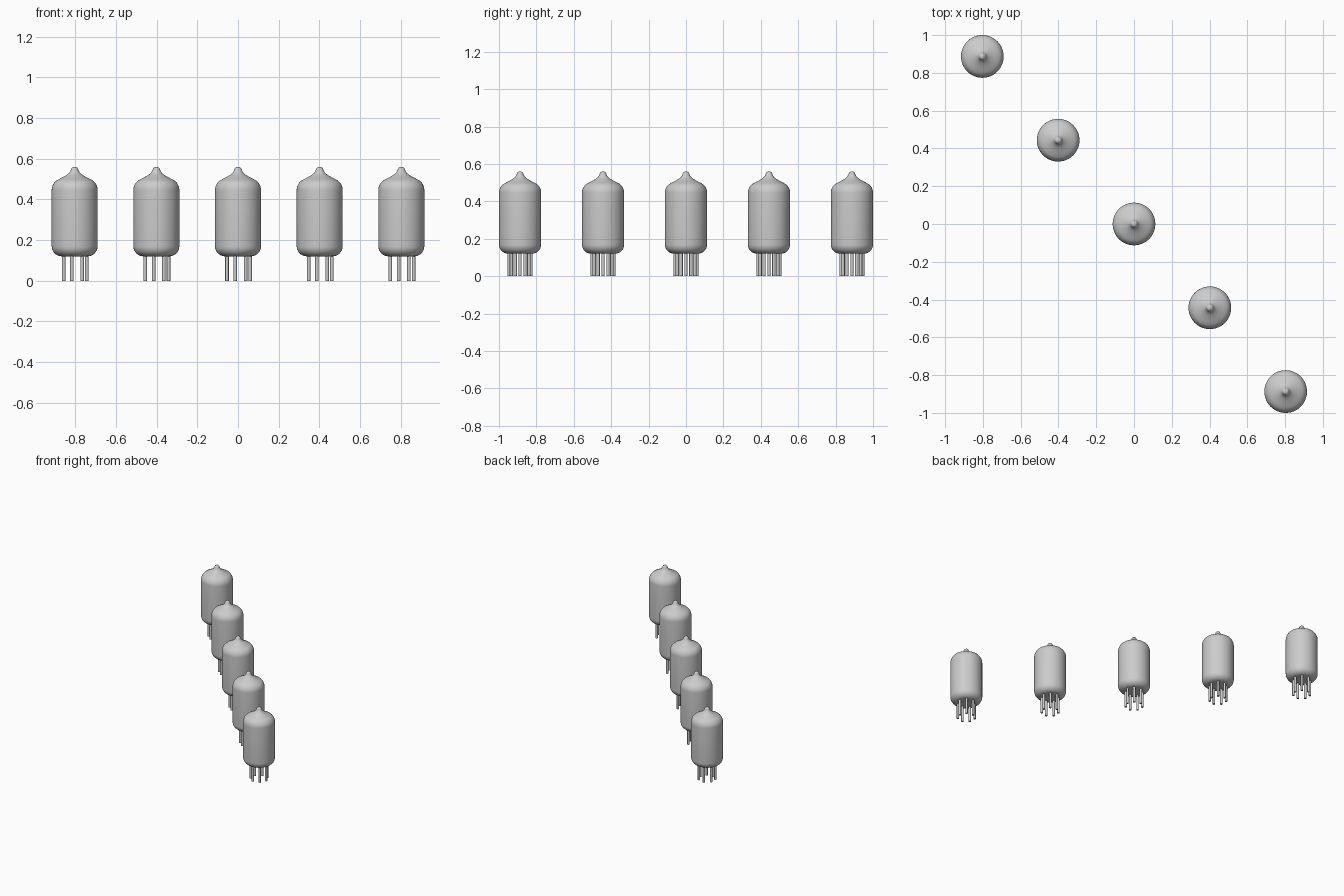
import bpy, bmesh, math
from mathutils import Matrix

if "Cube" in bpy.data.objects:
    bpy.data.objects.remove(bpy.data.objects["Cube"])

R = 0.113           # glass radius
STEP = (0.4015, -0.4435)


def arc(cx, cz, r, rz, a0, a1, n):
    """Points on an elliptical arc, angles in degrees."""
    pts = []
    for i in range(n + 1):
        a = math.radians(a0 + (a1 - a0) * i / n)
        pts.append((cx + r * math.cos(a), cz + rz * math.sin(a)))
    return pts


def lathe(name, profile, seg=48):
    """Revolve a radius/height profile around z."""
    bm = bmesh.new()
    verts = [bm.verts.new((r, 0, z)) for r, z in profile]
    edges = [bm.edges.new(p) for p in zip(verts, verts[1:])]
    bmesh.ops.spin(bm, geom=verts + edges, axis=(0, 0, 1), cent=(0, 0, 0),
                   angle=math.tau, steps=seg, use_duplicate=False)
    bmesh.ops.remove_doubles(bm, verts=bm.verts[:], dist=1e-5)
    return finish(name, bm)


def finish(name, bm):
    bmesh.ops.recalc_face_normals(bm, faces=bm.faces[:])
    me = bpy.data.meshes.new(name)
    bm.to_mesh(me)
    bm.free()
    me.shade_smooth()
    me.set_sharp_from_angle(angle=math.radians(40))
    return me


# Glass envelope: flat base, round lower edge, straight wall, shoulder, drawn tip
profile = [(0, 0.12), (0.04, 0.12)]
profile += arc(R - 0.05, 0.17, 0.05, 0.05, -90, 0, 8)
profile += arc(R - 0.055, 0.445, 0.055, 0.058, 0, 56, 8)
profile += [(0.072, 0.502), (0.055, 0.511), (0.038, 0.521), (0.027, 0.530),
            (0.021, 0.539), (0.018, 0.547)]
profile += arc(0, 0.548, 0.017, 0.012, 15, 90, 4)[:-1] + [(0, 0.56)]
glass = lathe("glass_envelope", profile)

# Ring of seven contact pins
bm = bmesh.new()
for k in range(7):
    a = math.tau * k / 7
    bmesh.ops.create_cone(bm, cap_ends=True, segments=16, radius1=0.0088,
                          radius2=0.0088, depth=0.13,
                          matrix=Matrix.Translation((0.06 * math.cos(a),
                                                     0.06 * math.sin(a), 0.065)))
pins = finish("pins", bm)

# Five tubes in a diagonal row
for i in range(-2, 3):
    for me in (glass, pins):
        ob = bpy.data.objects.new(f"{me.name}_{i + 3}", me)
        ob.location = (i * STEP[0], i * STEP[1], 0)
        bpy.context.collection.objects.link(ob)
